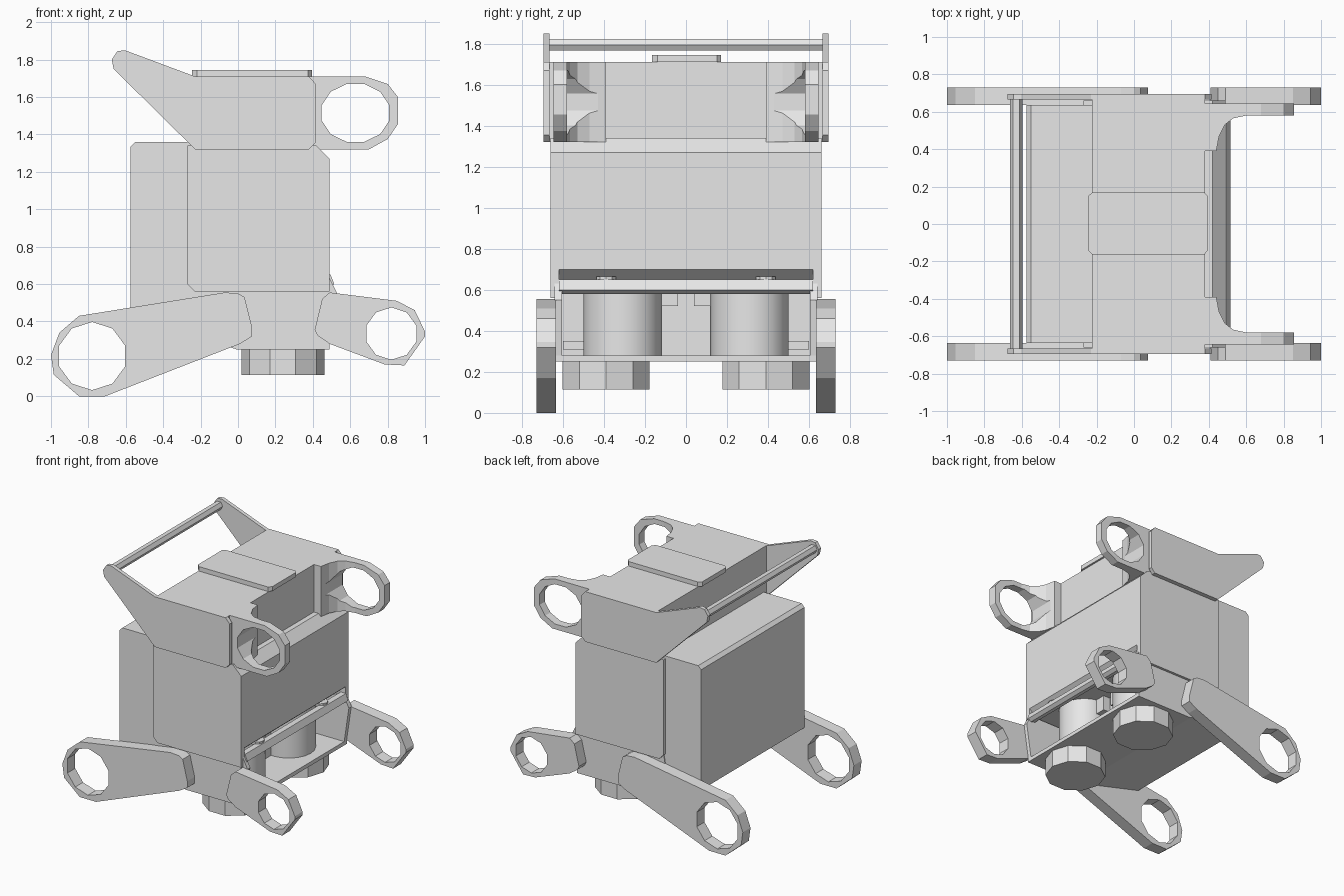
import bpy, bmesh, math
from mathutils import Vector

cube = bpy.data.objects.get("Cube")
if cube:
    bpy.data.objects.remove(cube, do_unlink=True)

grey = bpy.data.materials.new("light_grey")
grey.use_nodes = True
grey.diffuse_color = (0.8, 0.8, 0.8, 1)
for node in grey.node_tree.nodes:
    if node.type == 'BSDF_PRINCIPLED':
        node.inputs["Base Color"].default_value = (0.8, 0.8, 0.8, 1)


def prism(name, points, low, high, axis="y"):
    """Extrude an outline: x-z outline along y, or x-y outline along z."""
    def place(p, d):
        return Vector((p[0], d, p[1])) if axis == "y" else Vector((p[0], p[1], d))
    bm = bmesh.new()
    a = [bm.verts.new(place(p, low)) for p in points]
    b = [bm.verts.new(place(p, high)) for p in points]
    bm.faces.new(a)
    bm.faces.new(b)
    for i in range(len(a)):
        j = (i + 1) % len(a)
        bm.faces.new((a[i], a[j], b[j], b[i]))
    bmesh.ops.recalc_face_normals(bm, faces=bm.faces)
    mesh = bpy.data.meshes.new(name)
    bm.to_mesh(mesh)
    bm.free()
    mesh.materials.append(grey)
    obj = bpy.data.objects.new(name, mesh)
    bpy.context.scene.collection.objects.link(obj)
    return obj


def box(name, x0, x1, y0, y1, z0, z1):
    return prism(name, [(x0, z0), (x1, z0), (x1, z1), (x0, z1)], y0, y1)


def ellipse(cx, cy, rx, ry, sides, turn=0.0):
    steps = [turn + math.tau * i / sides for i in range(sides)]
    return [(cx + rx * math.cos(t), cy + ry * math.sin(t)) for t in steps]


def combine(obj, tool, operation):
    """Apply a boolean and discard the tool."""
    mod = obj.modifiers.new("cut", 'BOOLEAN')
    mod.operation = operation
    mod.solver = 'EXACT'
    mod.object = tool
    tool.hide_render = True
    bpy.context.view_layer.update()
    graph = bpy.context.evaluated_depsgraph_get()
    mesh = bpy.data.meshes.new_from_object(obj.evaluated_get(graph))
    obj.modifiers.clear()
    obj.data = mesh
    bpy.data.objects.remove(tool, do_unlink=True)


# Main body and rear box
prism("main_body", [(-0.27, 0.64), (0.42, 0.64), (0.49, 0.70), (0.49, 1.27),
                    (0.42, 1.34), (-0.27, 1.34)], -0.64, 0.64)
prism("rear_box", [(-0.575, 0.40), (0, 0.25), (0.02, 0.28), (0.02, 0.66), (-0.2, 0.7),
                   (-0.2, 1.36), (-0.55, 1.36), (-0.575, 1.335)], -0.635, 0.635)

# Upper body and its top plate
box("upper_body", -0.225, 0.38, -0.665, 0.665, 1.32, 1.71)
prism("top_plate", [(-0.245, -0.14), (-0.22, -0.165), (0.375, -0.165), (0.395, -0.14),
                    (0.395, 0.15), (0.375, 0.17), (-0.22, 0.17), (-0.245, 0.15)],
      1.71, 1.745, "z")

# Lower tray, rails and the parts inside the open front
box("tray_floor", -0.01, 0.49, -0.64, 0.64, 0.25, 0.28)
prism("front_rail", [(0.45, 0.59), (0.49, 0.58), (0.515, 0.60), (0.495, 0.65),
                     (0.45, 0.65)], -0.62, 0.62)
box("rear_rail", 0.02, 0.06, -0.6, 0.6, 0.31, 0.35)
box("centre_block", 0.02, 0.2, -0.12, 0.12, 0.28, 0.64)

# Outlines of the side parts
panel = [(-0.27, 0.60), (-0.23, 0.56), (0.49, 0.56), (0.49, 1.27), (0.42, 1.34), (-0.27, 1.34)]
skirt = [(-0.3, 0.33), (0, 0.25), (0.48, 0.25), (0.49, 0.28), (0.53, 0.55),
         (0.49, 0.63), (-0.25, 0.63)]
handle = [(-0.675, 1.80), (-0.645, 1.845), (-0.605, 1.85), (-0.23, 1.71), (0.38, 1.71),
          (0.415, 1.67), (0.415, 1.355), (0.38, 1.32), (-0.23, 1.32), (-0.27, 1.36),
          (-0.665, 1.75)]
long_arm = [(-1, 0.22), (-0.985, 0.115), (-0.85, 0), (-0.71, 0), (0.01, 0.28),
            (0.075, 0.32), (0.075, 0.37), (0.035, 0.53), (0, 0.55), (-0.07, 0.555),
            (-0.85, 0.43), (-0.955, 0.34)]
short_arm = [(0.41, 0.355), (0.425, 0.325), (0.49, 0.28), (0.785, 0.17), (0.89, 0.165),
             (1, 0.32), (1, 0.345), (0.945, 0.46), (0.85, 0.51), (0.49, 0.555),
             (0.45, 0.52)]
bracket = [(0.37, 0.39), (0.44, 0.39), (0.455, 0.47), (0.485, 0.53), (0.53, 0.565),
           (0.6, 0.58), (0.9, 0.58), (0.9, 0.645), (0.37, 0.645)]
ring = [(0.3, 1.32), (0.70, 1.32), (0.80, 1.375), (0.855, 1.455), (0.855, 1.60),
        (0.80, 1.67), (0.68, 1.71), (0.3, 1.71)]

for side, s in (("left", 1), ("right", -1)):
    tag = "_back" if s > 0 else "_front"

    # Flat side plates
    prism("body_panel" + tag, panel, s * 0.62, s * 0.66)
    prism("lower_skirt" + tag, skirt, s * 0.605, s * 0.64)
    prism("handle_plate" + tag, handle, s * 0.665, s * 0.695)

    # Arms with round eyes
    for name, shape, eye in (("long_arm", long_arm, (-0.78, 0.215, 0.185, 0.182)),
                             ("short_arm", short_arm, (0.82, 0.335, 0.14, 0.14))):
        arm = prism(name + tag, shape, s * 0.635, s * 0.73)
        hole = prism("eye_cutter", ellipse(*eye, 10, math.pi / 10), s * 0.5, s * 0.9)
        combine(arm, hole, 'DIFFERENCE')

    # Upper bracket: curved plan trimmed to the ring outline, then bored
    lug = prism("ring_bracket" + tag, [(x, s * y) for x, y in bracket], 1.2, 1.8, "z")
    combine(lug, prism("ring_trim", ring, s * 0.2, s * 0.9), 'INTERSECT')
    bore = prism("ring_cutter", ellipse(0.628, 1.515, 0.187, 0.16, 12, math.pi / 12),
                 s * 0.2, s * 0.9)
    combine(lug, bore, 'DIFFERENCE')

    # Feet, round housings and small studs
    prism("foot" + tag, ellipse(0.24, s * 0.39, 0.222, 0.222, 10), 0.115, 0.25, "z")
    housing = prism("housing" + tag, ellipse(0.22, s * 0.31, 0.19, 0.19, 20), 0.28, 0.64, "z")
    for face in housing.data.polygons:
        face.use_smooth = abs(face.normal.z) < 0.5
    housing.data.update()
    prism("stud" + tag, ellipse(0.44, s * 0.39, 0.05, 0.05, 10), 0.64, 0.665, "z")
    box("inner_clip" + tag, 0.2, 0.26, s * 0.04, s * 0.12, 0.52, 0.64)

# Handle bar between the plates
prism("handle_bar", ellipse(-0.63, 1.795, 0.033, 0.033, 6), -0.67, 0.67)
